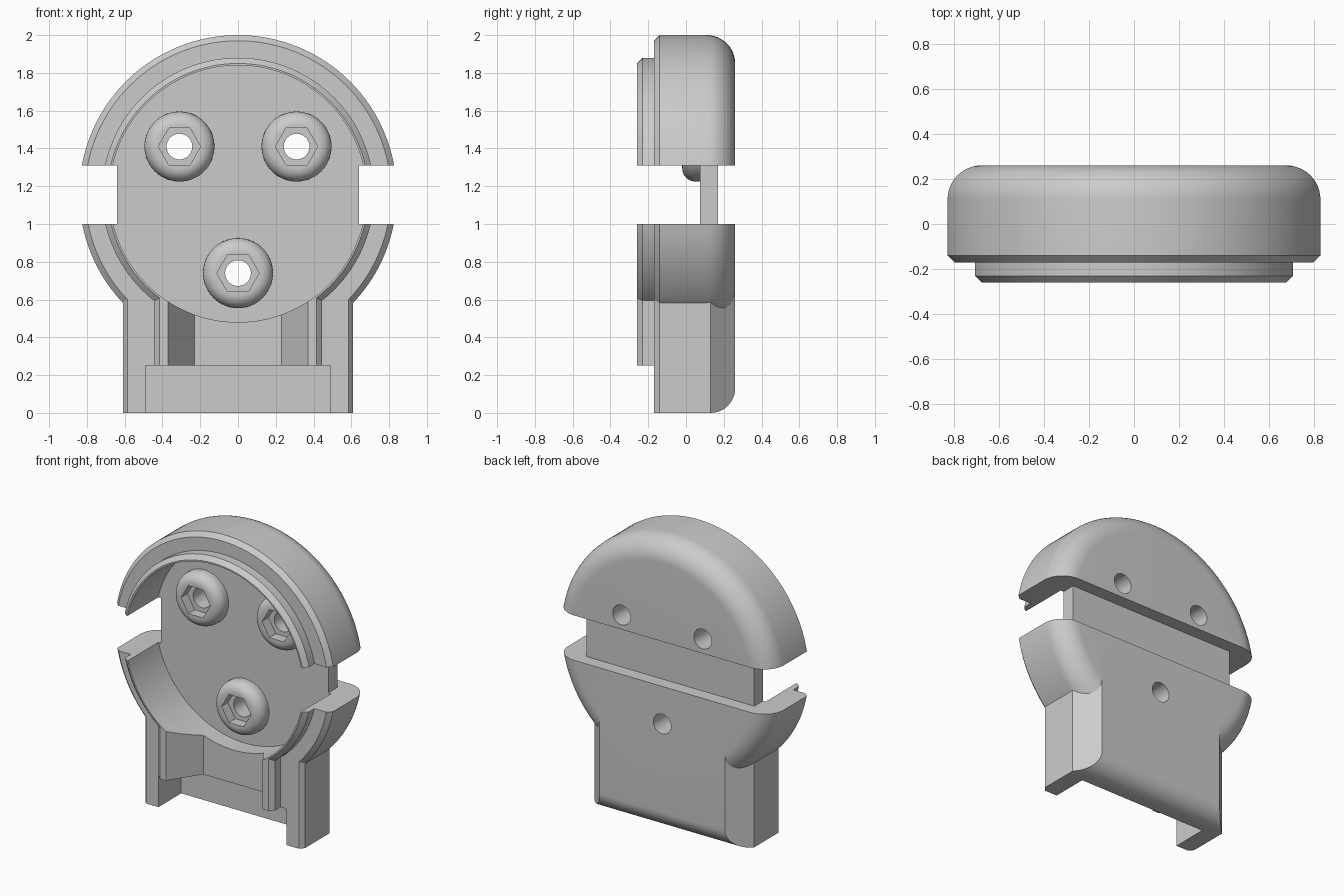
import bpy, bmesh, math
from mathutils import Vector, Matrix

if "Cube" in bpy.data.objects:
    bpy.data.objects.remove(bpy.data.objects["Cube"], do_unlink=True)

CZ = 1.16           # height of the round housing's centre
R = 0.84            # outer radius
BACK, FRONT, LIP = 0.26, -0.17, -0.26
FLOOR = 0.075       # cavity floor

grey = bpy.data.materials.new("mid_grey")
grey.use_nodes = True
grey.diffuse_color = (0.6, 0.6, 0.6, 1)
grey.node_tree.nodes["Principled BSDF"].inputs["Base Color"].default_value = (0.6, 0.6, 0.6, 1)


def to_object(name, bm):
    bmesh.ops.remove_doubles(bm, verts=bm.verts, dist=1e-5)
    bmesh.ops.recalc_face_normals(bm, faces=bm.faces)
    mesh = bpy.data.meshes.new(name)
    bm.to_mesh(mesh)
    bm.free()
    ob = bpy.data.objects.new(name, mesh)
    bpy.context.collection.objects.link(ob)
    return ob


def prism(name, pts, lo, hi, along_x=False):
    """Extrude an xy outline along z, or a yz outline along x."""
    bm = bmesh.new()
    place = (lambda p: (lo, p[0], p[1])) if along_x else (lambda p: (p[0], p[1], lo))
    face = bm.faces.new([bm.verts.new(place(p)) for p in pts])
    move = bmesh.ops.extrude_face_region(bm, geom=[face])["geom"]
    vec = Vector((hi - lo, 0, 0)) if along_x else Vector((0, 0, hi - lo))
    bmesh.ops.translate(bm, vec=vec, verts=[v for v in move if isinstance(v, bmesh.types.BMVert)])
    return to_object(name, bm)


def box(name, x0, x1, y0, y1, z0, z1):
    return prism(name, [(x0, y0), (x1, y0), (x1, y1), (x0, y1)], z0, z1)


def mirrored(half):
    return half + [(-x, y) for x, y in reversed(half)]


def lathe(name, profile, x, z, steps=128):
    """Revolve an (r, y) profile around a front-to-back axis."""
    bm = bmesh.new()
    vs = [bm.verts.new((r, y, 0)) for r, y in profile]
    es = [bm.edges.new(pair) for pair in zip(vs, vs[1:])]
    bmesh.ops.spin(bm, geom=vs + es, cent=(0, 0, 0), axis=(0, 1, 0),
                   angle=math.tau, steps=steps)
    bmesh.ops.remove_doubles(bm, verts=bm.verts, dist=1e-5)
    bmesh.ops.transform(bm, matrix=Matrix.Translation((x, 0, z)), verts=bm.verts)
    return to_object(name, bm)


def cylinder(name, r, y0, y1, x, z, steps=128):
    return lathe(name, [(0, y0), (r, y0), (r, y1), (0, y1)], x, z, steps)


def arc(ca, cb, r, a0, a1, n=12):
    return [(ca + r * math.cos(math.radians(a0 + (a1 - a0) * i / n)),
             cb + r * math.sin(math.radians(a0 + (a1 - a0) * i / n))) for i in range(n + 1)]


def combine(target, tool, operation):
    mod = target.modifiers.new("combine", "BOOLEAN")
    mod.operation, mod.solver, mod.object = operation, "EXACT", tool
    bpy.context.view_layer.objects.active = target
    bpy.ops.object.modifier_apply(modifier=mod.name)
    bpy.data.objects.remove(tool, do_unlink=True)


def finish(ob):
    ob.data.materials.clear()
    ob.data.materials.append(grey)
    for o in bpy.context.selected_objects:
        o.select_set(False)
    ob.select_set(True)
    bpy.context.view_layer.objects.active = ob
    bpy.ops.object.shade_smooth_by_angle(angle=math.radians(25))


# Round housing with a soft back edge and a raised front lip
shell = [(0, BACK)] + arc(R - 0.15, BACK - 0.15, 0.15, 90, 0)
shell += [(R, FRONT + 0.03), (R - 0.03, FRONT), (0.72, FRONT),
          (0.72, LIP + 0.03), (0.69, LIP), (0, LIP)]
housing = lathe("housing", shell, 0, CZ)

# Neck: chamfered block with a rounded lower back edge
neck = prism("neck", mirrored([(0.48, BACK), (0.61, 0.13), (0.61, FRONT + 0.03), (0.585, FRONT)]),
             0, 0.9)
side = [(-0.5, 1), (-0.5, 0)] + arc(BACK - 0.13, 0.13, 0.13, -90, 0) + [(BACK, 1)]
combine(neck, prism("neck_side", side, -1, 1, along_x=True), "INTERSECT")
combine(housing, neck, "UNION")

# Straight lip running down the neck
lip = prism("neck_lip", mirrored([(0.445, 0), (0.445, LIP + 0.03), (0.415, LIP)]), 0.1, 0.7)
combine(housing, lip, "UNION")

# Round cavity, flared channel and bottom recess
cuts = [
    cylinder("cavity", 0.68, -0.5, FLOOR, 0, CZ),
    prism("channel", mirrored([(0.23, -0.05), (0.463, -0.4)]), 0.2, 0.8),
    box("recess", -0.49, 0.49, -0.5, 0.08, -0.1, 0.25),
    # Strap slot across the back and both sides
    box("slot_back", -1, 1, 0.17, 0.5, 1.0, 1.31),
    box("slot_left", 0.64, 1, -0.5, 0.5, 1.0, 1.31),
    box("slot_right", -1, -0.64, -0.5, 0.5, 1.0, 1.31),
]
for cut in cuts:
    combine(housing, cut, "DIFFERENCE")

# Domed screw bosses with hexagonal sockets and through holes
dome = [(0, FLOOR), (0.185, FLOOR)] + arc(0.115, 0.05, 0.07, 0, -90) + [(0, -0.02)]
for label, x, z in (("left", 0.31, 1.41), ("right", -0.31, 1.41), ("lower", 0, 0.74)):
    boss = lathe("screw_boss_" + label, dome, x, z, 64)
    combine(boss, cylinder("hex", 0.112, -0.1, 0.05, x, z, 6), "DIFFERENCE")
    combine(boss, cylinder("bore", 0.068, -0.1, 0.2, x, z, 48), "DIFFERENCE")
    combine(housing, cylinder("hole", 0.068, -0.1, 0.5, x, z, 48), "DIFFERENCE")
    finish(boss)
finish(housing)
